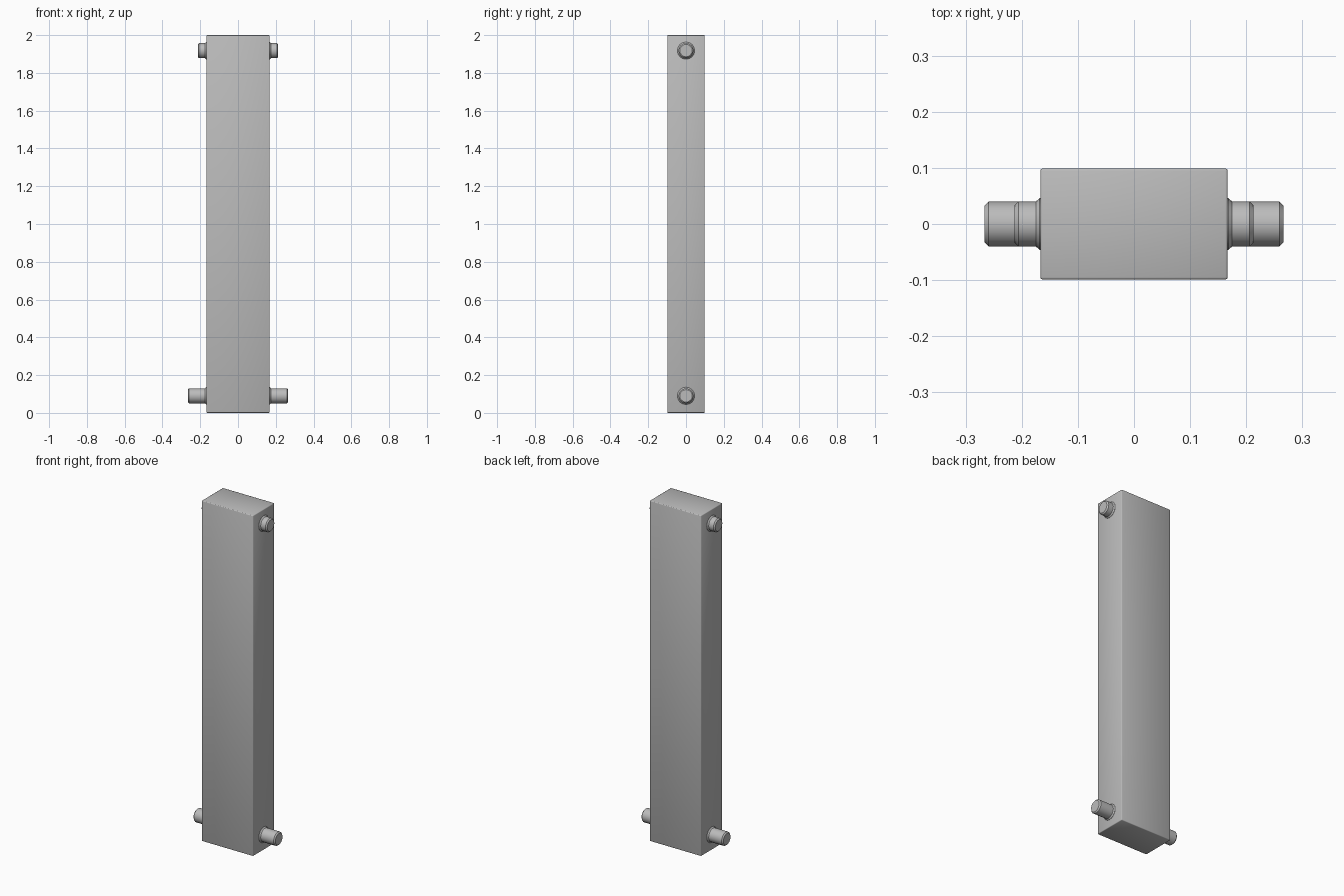
import bpy, bmesh, math
from mathutils import Matrix

if "Cube" in bpy.data.objects:
    bpy.data.objects.remove(bpy.data.objects["Cube"])

HALF_X, HALF_Y, HEIGHT = 0.167, 0.099, 2.0
SIDES = 16

grey = bpy.data.materials.new("plain grey")
grey.use_nodes = True
COLOUR = (0.5, 0.5, 0.5, 1)
grey.diffuse_color = COLOUR
grey.node_tree.nodes["Principled BSDF"].inputs["Base Color"].default_value = COLOUR


def make_object(name, bm):
    bmesh.ops.recalc_face_normals(bm, faces=bm.faces)
    mesh = bpy.data.meshes.new(name)
    bm.to_mesh(mesh)
    bm.free()
    mesh.materials.append(grey)
    obj = bpy.data.objects.new(name, mesh)
    bpy.context.collection.objects.link(obj)
    bpy.ops.object.select_all(action="DESELECT")
    obj.select_set(True)
    bpy.context.view_layer.objects.active = obj
    return obj


# Tall block with slightly rounded edges
bm = bmesh.new()
bmesh.ops.create_cube(bm, size=1, matrix=Matrix.Translation((0, 0, HEIGHT / 2))
                      @ Matrix.Diagonal((2 * HALF_X, 2 * HALF_Y, HEIGHT, 1)))
bmesh.ops.bevel(bm, geom=bm.edges[:], offset=0.004, segments=2,
                profile=0.5, affect="EDGES")
make_object("block", bm)
bpy.ops.object.shade_smooth_by_angle(angle=math.radians(50))


# Side pegs: flared root, straight shank, chamfered tip
def peg(name, side, z, tip):
    profile = [(HALF_X - 0.01, 0.046), (HALF_X + 0.001, 0.046),
               (HALF_X + 0.008, 0.040), (tip - 0.007, 0.040), (tip, 0.033)]
    bm = bmesh.new()
    rings = []
    for x, r in profile:
        angles = [2 * math.pi * i / SIDES for i in range(SIDES)]
        rings.append([bm.verts.new((side * x, r * math.cos(a), z + r * math.sin(a)))
                      for a in angles])
    for a, b in zip(rings, rings[1:]):
        for i in range(SIDES):
            j = (i + 1) % SIDES
            bm.faces.new((a[i], a[j], b[j], b[i]))
    bm.faces.new(rings[0])
    bm.faces.new(rings[-1])
    make_object(name, bm)
    bpy.ops.object.shade_smooth_by_angle(angle=math.radians(35))


for side, label in ((1, "left"), (-1, "right")):
    peg("lower_peg_" + label, side, 0.09, 0.266)
    peg("upper_peg_" + label, side, 1.918, 0.213)
